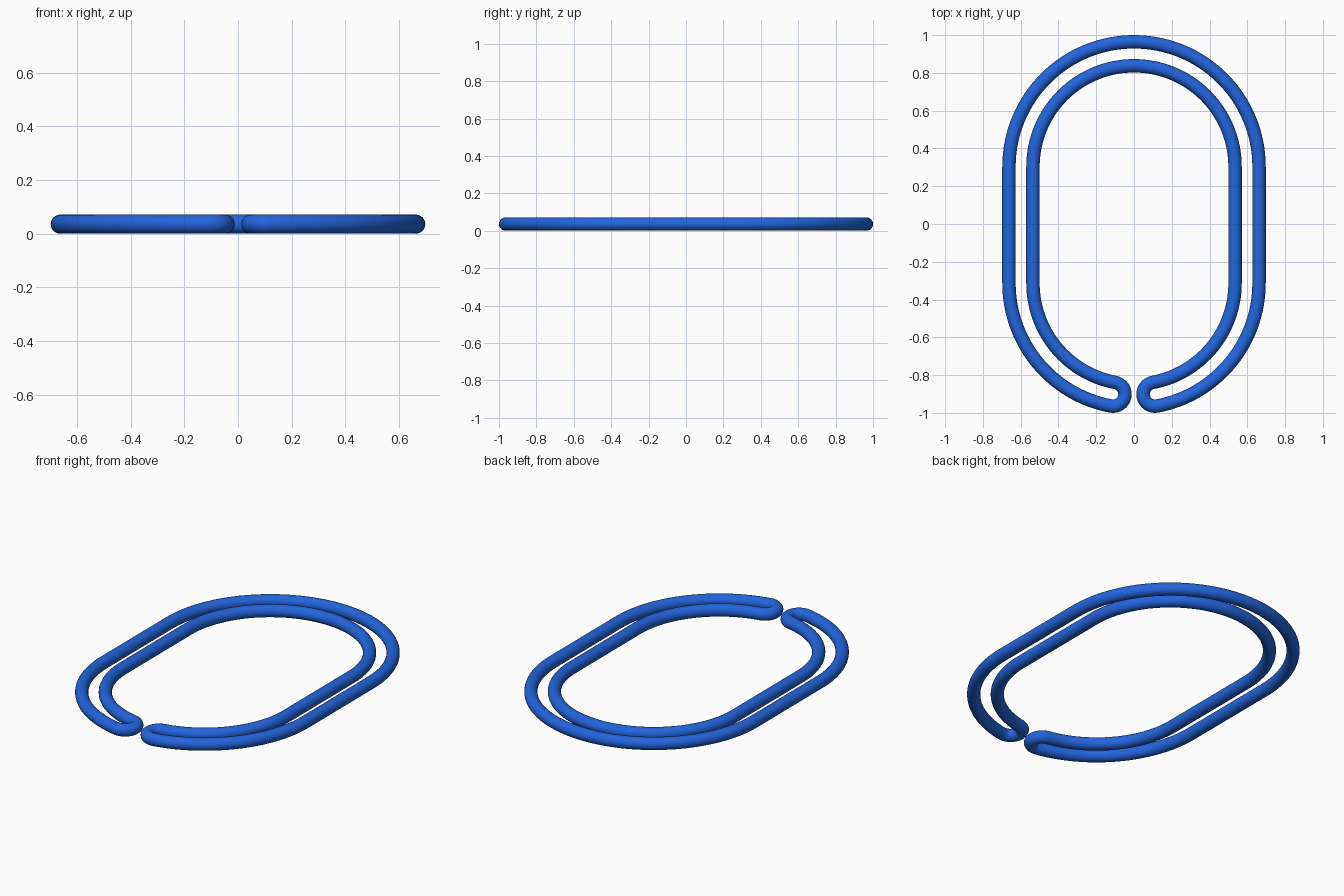
import bpy, bmesh, math
from mathutils import Vector

if "Cube" in bpy.data.objects:
    bpy.data.objects.remove(bpy.data.objects["Cube"])

WIRE = 0.0355            # wire radius
R_OUT, R_IN = 0.662, 0.535
TOP_Y, BOT_Y = 0.3025, -0.313
GAP = 0.187              # half-angle of the gap at the bottom, radians
R_MID, R_TURN = (R_OUT + R_IN) / 2, (R_OUT - R_IN) / 2
SIDES = 24


def arc(cy, r, a0, a1, n, cx=0.0):
    """Points along a circular arc, angles in radians."""
    return [Vector((cx + r * math.cos(a0 + (a1 - a0) * i / n),
                    cy + r * math.sin(a0 + (a1 - a0) * i / n), 0)) for i in range(n + 1)]


def loop_side(r):
    """Open oval from the right side of the gap, round the top, to the left side."""
    pts = arc(BOT_Y, r, -math.pi / 2 + GAP, 0, 32)
    pts += arc(TOP_Y, r, 0, math.pi, 64)
    pts += arc(BOT_Y, r, math.pi, 1.5 * math.pi - GAP, 32)
    return pts


def turn(angle, start, sweep):
    """Small U-bend joining the outer and inner wires."""
    return arc(BOT_Y + R_MID * math.sin(angle), R_TURN, start, start + sweep, 16,
               R_MID * math.cos(angle))[1:-1]


# Closed centre line: outer oval, left U-bend, inner oval back, right U-bend
left, right = 1.5 * math.pi - GAP, -math.pi / 2 + GAP
path = loop_side(R_OUT) + turn(left, left, math.pi)
path += loop_side(R_IN)[::-1] + turn(right, right + math.pi, math.pi)

# Sweep a round section along the path
bm = bmesh.new()
rings = []
n = len(path)
for i, p in enumerate(path):
    t = (path[(i + 1) % n] - path[i - 1]).normalized()
    side = Vector((t.y, -t.x, 0))
    rings.append([bm.verts.new(p + side * WIRE * math.cos(a) + Vector((0, 0, WIRE + WIRE * math.sin(a))))
                  for a in (2 * math.pi * k / SIDES for k in range(SIDES))])
for i in range(n):
    a, b = rings[i], rings[(i + 1) % n]
    for k in range(SIDES):
        m = (k + 1) % SIDES
        bm.faces.new((a[k], a[m], b[m], b[k])).smooth = True
bmesh.ops.recalc_face_normals(bm, faces=bm.faces)

mesh = bpy.data.meshes.new("wire_ring")
bm.to_mesh(mesh)
bm.free()
blue = bpy.data.materials.new("blue")
blue.diffuse_color = (0.016, 0.13, 0.71, 1)
blue.use_nodes = True
blue.node_tree.nodes["Principled BSDF"].inputs["Base Color"].default_value = blue.diffuse_color
mesh.materials.append(blue)
ring = bpy.data.objects.new("wire_ring", mesh)
bpy.context.collection.objects.link(ring)
